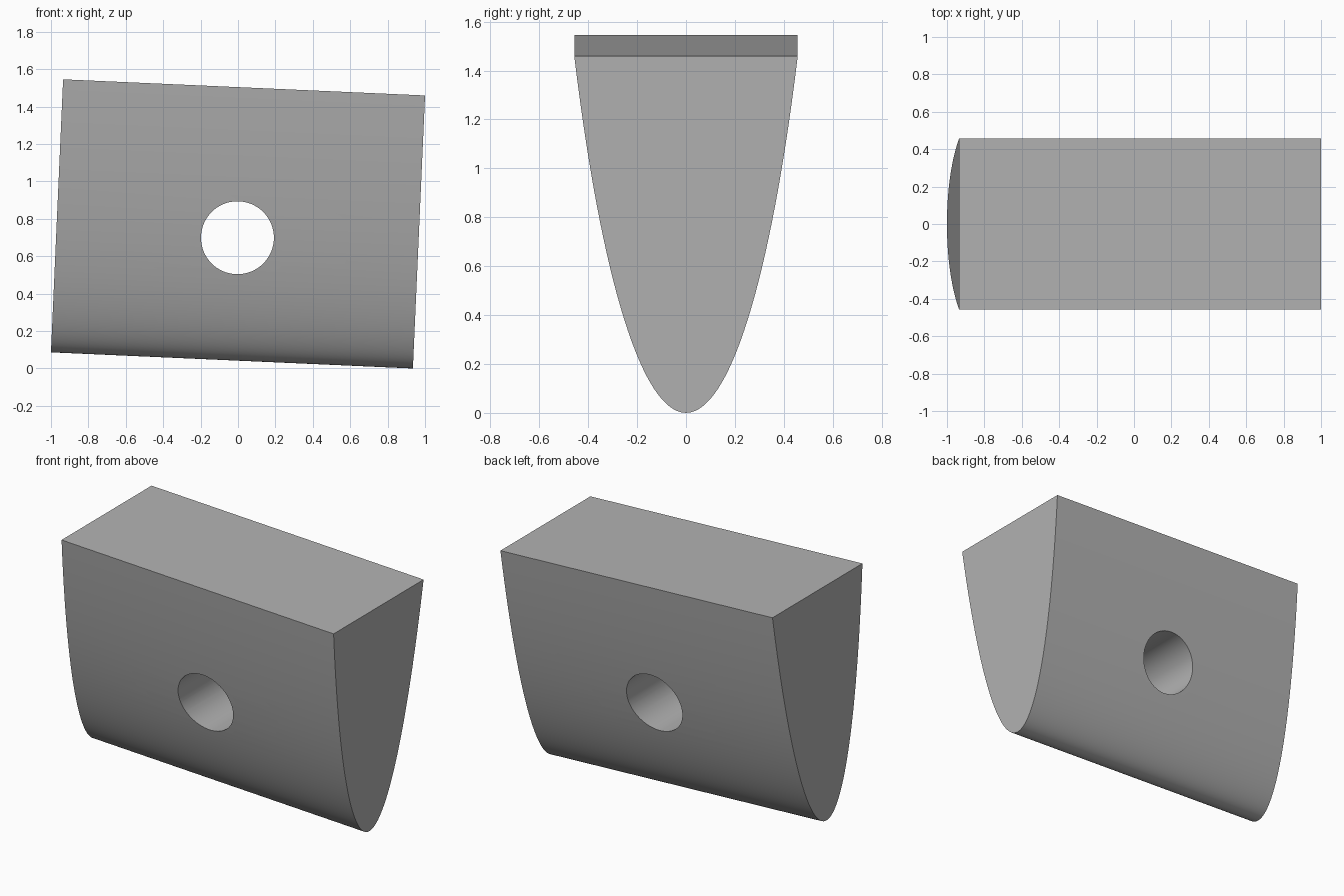
import bpy, bmesh, math
from mathutils import Matrix, Vector

if "Cube" in bpy.data.objects:
    bpy.data.objects.remove(bpy.data.objects["Cube"], do_unlink=True)

LENGTH, HEIGHT, HALF_WIDTH = 1.937, 1.461, 0.457
TILT = math.radians(2.55)
SEGMENTS = 64

grey = bpy.data.materials.new("plain grey")
grey.use_nodes = True
grey.diffuse_color = (0.45, 0.45, 0.45, 1)
grey.node_tree.nodes["Principled BSDF"].inputs["Base Color"].default_value = grey.diffuse_color


def add_object(name, bm):
    bmesh.ops.recalc_face_normals(bm, faces=bm.faces)
    mesh = bpy.data.meshes.new(name)
    bm.to_mesh(mesh)
    bm.free()
    mesh.materials.append(grey)
    obj = bpy.data.objects.new(name, mesh)
    bpy.context.collection.objects.link(obj)
    return obj


# Block: a tall rounded-tip cross-section extruded along its length, slightly tilted
depth = 3.95  # half height of the ellipse the section is cut from
end_angle = math.acos(1 - HEIGHT / depth)
scale = HALF_WIDTH / math.sin(end_angle)
bm = bmesh.new()
section = []
for i in range(SEGMENTS + 1):
    t = end_angle * (2 * i / SEGMENTS - 1)
    section.append(bm.verts.new((-LENGTH / 2, scale * math.sin(t),
                                 depth * (1 - math.cos(t)) - HEIGHT / 2)))
cap = bm.faces.new(section)
swept = bmesh.ops.extrude_face_region(bm, geom=[cap], use_keep_orig=True)["geom"]
bmesh.ops.translate(bm, vec=(LENGTH, 0, 0),
                    verts=[v for v in swept if isinstance(v, bmesh.types.BMVert)])
bmesh.ops.transform(bm, verts=bm.verts,
                    matrix=Matrix.Translation((0, 0, 0.773)) @ Matrix.Rotation(TILT, 4, "Y"))
block = add_object("wedge_block", bm)

# Round hole from front to back
bm = bmesh.new()
bmesh.ops.create_cone(bm, cap_ends=True, segments=SEGMENTS, radius1=0.195, radius2=0.195, depth=2,
                      matrix=Matrix.Translation((-0.003, 0, 0.699)) @ Matrix.Rotation(math.pi / 2, 4, "X"))
cutter = add_object("hole_cutter", bm)
cut = block.modifiers.new("hole", "BOOLEAN")
cut.operation, cut.solver, cut.object = "DIFFERENCE", "EXACT", cutter

bpy.ops.object.select_all(action="DESELECT")
block.select_set(True)
bpy.context.view_layer.objects.active = block
bpy.ops.object.modifier_apply(modifier=cut.name)
bpy.data.objects.remove(cutter, do_unlink=True)
bpy.ops.object.shade_smooth_by_angle(angle=math.radians(30))
